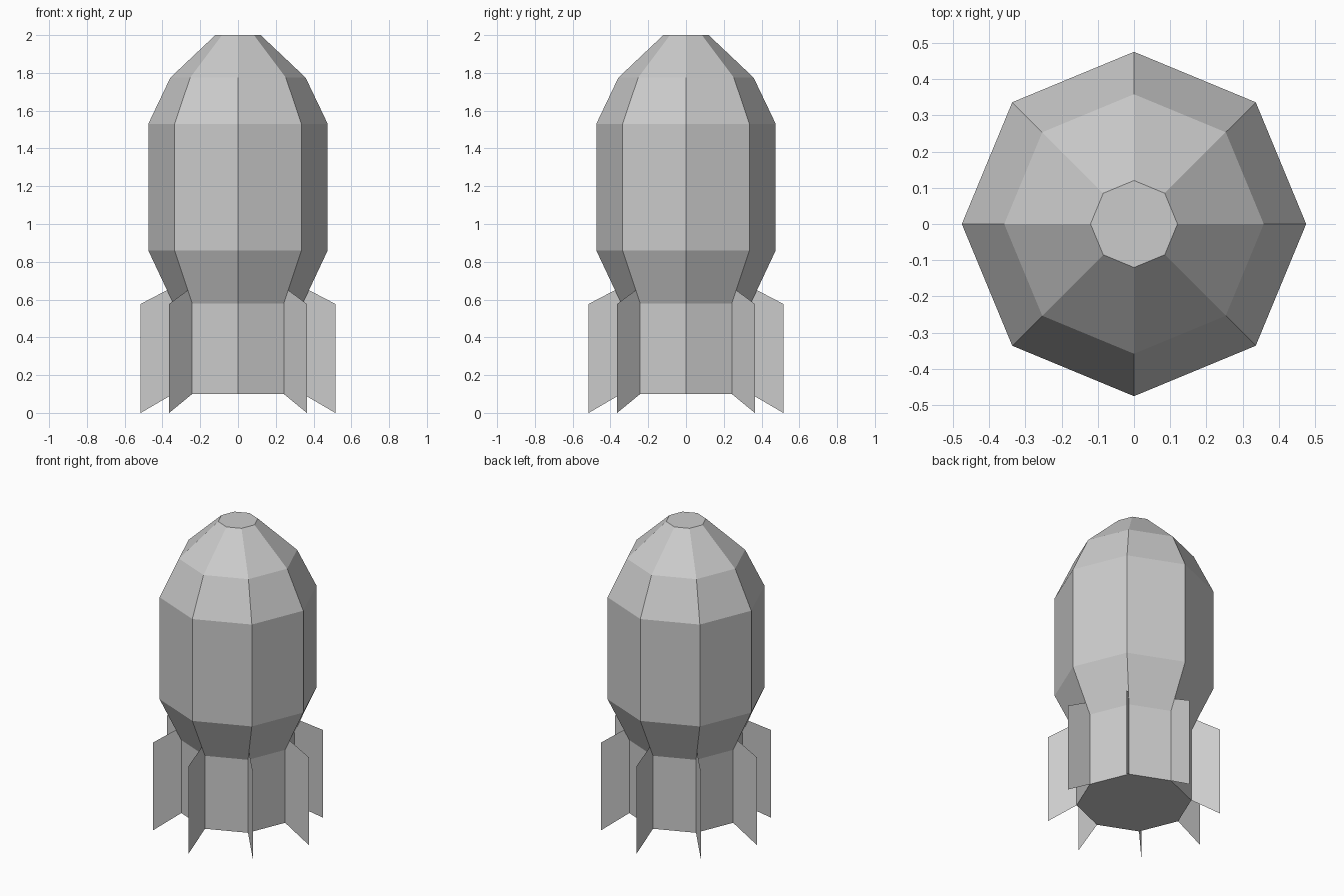
import bpy, bmesh
from math import cos, sin, pi

if "Cube" in bpy.data.objects:
    bpy.data.objects.remove(bpy.data.objects["Cube"])

SIDES = 8


def make_object(name, bm):
    mesh = bpy.data.meshes.new(name)
    bm.to_mesh(mesh)
    bm.free()
    obj = bpy.data.objects.new(name, mesh)
    bpy.context.collection.objects.link(obj)
    return obj


def polar(r, z, i):
    a = 2 * pi * i / SIDES
    return (r * cos(a), r * sin(a), z)


# Body: octagonal hull lofted from (radius, height) rings, capped at both ends
profile = [(0.343, 0.10), (0.343, 0.58), (0.475, 0.86),
           (0.475, 1.53), (0.358, 1.775), (0.12, 2.0)]
bm = bmesh.new()
rings = [[bm.verts.new(polar(r, z, i)) for i in range(SIDES)] for r, z in profile]
for low, high in zip(rings, rings[1:]):
    for i in range(SIDES):
        j = (i + 1) % SIDES
        bm.faces.new((low[i], low[j], high[j], high[i]))
bm.faces.new(rings[0][::-1])
bm.faces.new(rings[-1])
make_object("rocket_body", bm)

# Fins: one flat swept plate on every corner of the hull
fin_outline = [(0.343, 0.10), (0.515, 0.0), (0.515, 0.577), (0.343, 0.667)]
for i in range(SIDES):
    bm = bmesh.new()
    bm.faces.new([bm.verts.new(polar(r, z, i)) for r, z in fin_outline])
    make_object(f"tail_fin_{i + 1}", bm)
